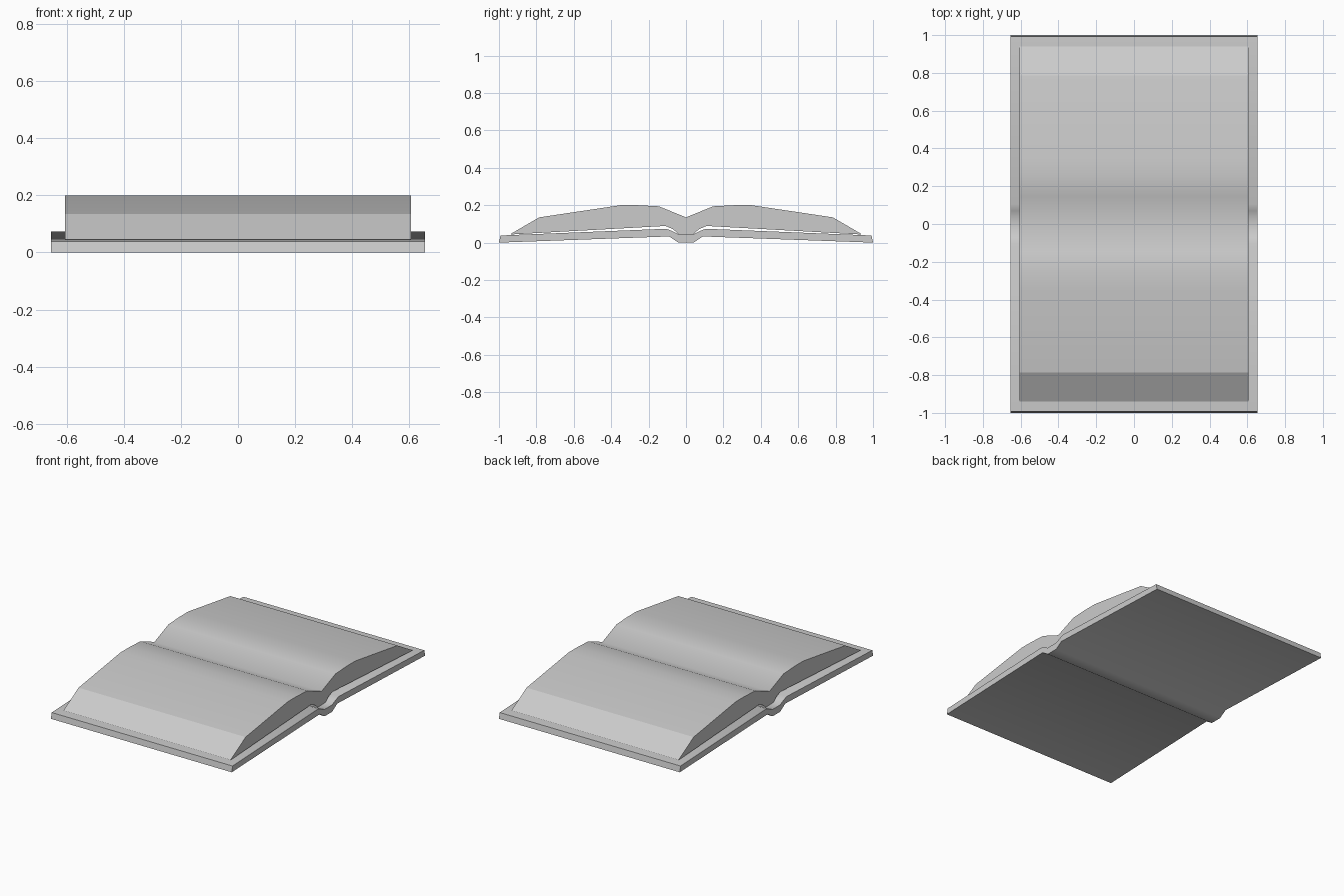
import bpy
import bmesh

cube = bpy.data.objects.get("Cube")
if cube:
    bpy.data.objects.remove(cube, do_unlink=True)

# One plain grey for the whole book
grey = bpy.data.materials.new("light_grey")
grey.use_nodes = True
colour = (0.6, 0.6, 0.6, 1)
grey.diffuse_color = colour
grey.node_tree.nodes["Principled BSDF"].inputs["Base Color"].default_value = colour


def mirrored(half):
    """Mirror a half profile of (y, z) points, listed from the spine outward."""
    return [(-y, z) for y, z in reversed(half) if y > 0] + half


def extruded_strip(name, width, top, bottom, is_flat):
    """Extrude a closed (y, z) profile along x; is_flat picks the flat-shaded faces."""
    bm = bmesh.new()
    outline = mirrored(top) + list(reversed(mirrored(bottom)))
    ends = [[bm.verts.new((x, y, z)) for y, z in outline]
            for x in (-width / 2, width / 2)]
    caps = [bm.faces.new(ring) for ring in ends]
    for i in range(len(outline)):
        j = (i + 1) % len(outline)
        bm.faces.new((ends[0][i], ends[0][j], ends[1][j], ends[1][i]))
    bmesh.ops.recalc_face_normals(bm, faces=bm.faces)
    for face in bm.faces:
        face.smooth = face not in caps and not is_flat(face.calc_center_median())
    # Keep the outer rim crisp where top and underside meet
    for edge in bm.edges:
        if len(edge.link_faces) == 2:
            a, b = edge.link_faces
            if a.normal.z * b.normal.z < 0:
                edge.smooth = False
    mesh = bpy.data.meshes.new(name)
    bm.to_mesh(mesh)
    bm.free()
    mesh.materials.append(grey)
    obj = bpy.data.objects.new(name, mesh)
    bpy.context.collection.objects.link(obj)
    return obj


# Cover: two thin boards hinged on a sunken spine
extruded_strip(
    "cover", 1.31,
    top=[(0.04, 0.045), (0.07, 0.06), (0.105, 0.074), (0.992, 0.038)],
    bottom=[(0.04, 0), (0.09, 0.033), (1, 0)],
    is_flat=lambda c: abs(c.y) > 0.95)

# Pages: two arched blocks with bevelled outer edges
extruded_strip(
    "pages", 1.21,
    top=[(0, 0.135), (0.145, 0.194), (0.26, 0.2), (0.35, 0.2),
         (0.785, 0.135), (0.94, 0.045)],
    bottom=[(0.04, 0.046), (0.07, 0.072), (0.11, 0.089), (0.93, 0.044)],
    is_flat=lambda c: abs(c.y) > 0.8)
